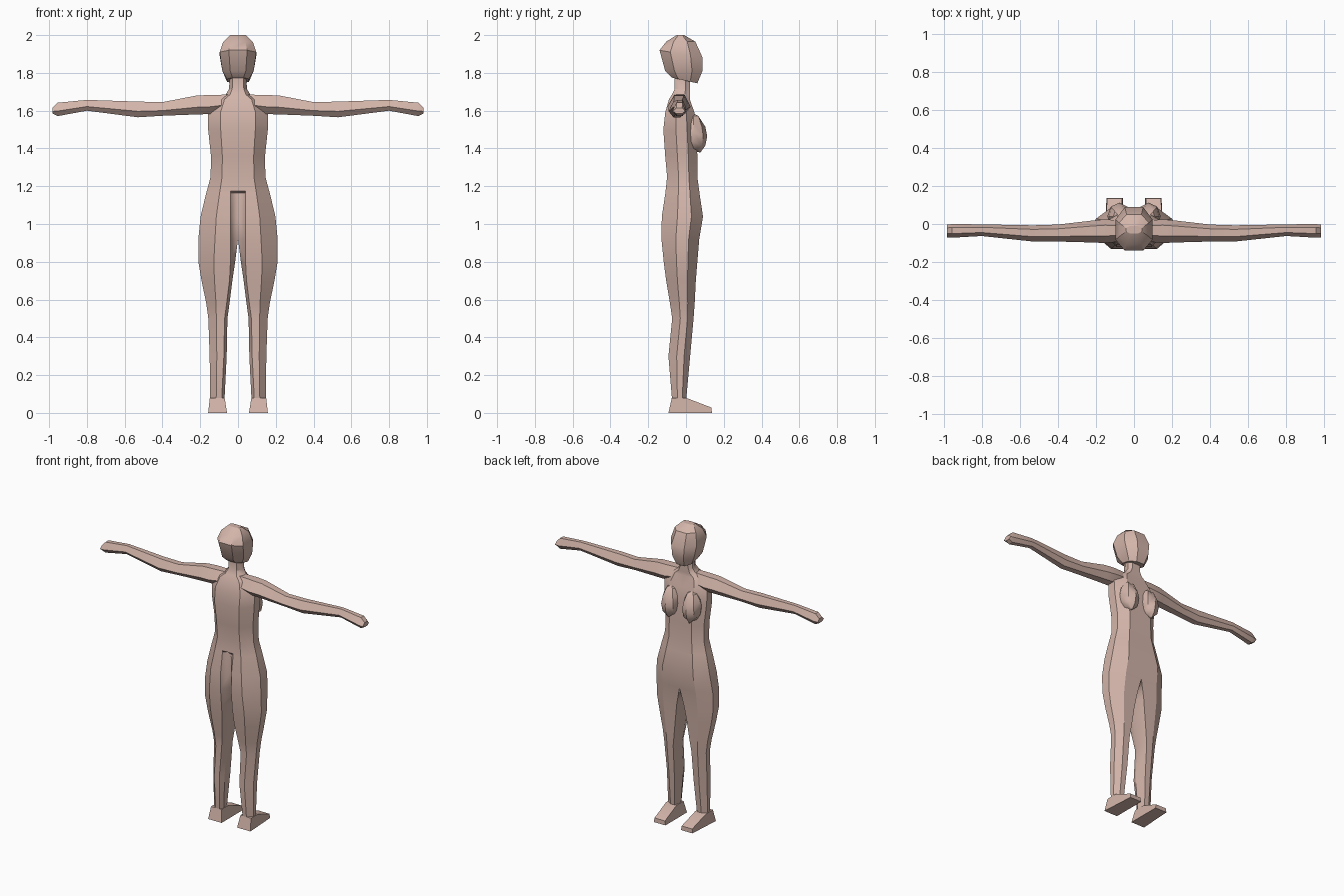
import bpy, bmesh, math

if "Cube" in bpy.data.objects:
    bpy.data.objects.remove(bpy.data.objects["Cube"])

skin = bpy.data.materials.new("skin")
skin.diffuse_color = (0.65, 0.46, 0.40, 1)
skin.use_nodes = True
skin.node_tree.nodes["Principled BSDF"].inputs["Base Color"].default_value = skin.diffuse_color


def finish(name, bm, mirror=False, angle=30):
    """Turn a bmesh into a named, smooth-by-angle object."""
    bmesh.ops.remove_doubles(bm, verts=bm.verts[:], dist=0.0005)
    bmesh.ops.recalc_face_normals(bm, faces=bm.faces[:])
    me = bpy.data.meshes.new(name)
    bm.to_mesh(me)
    bm.free()
    me.materials.append(skin)
    me.shade_smooth()
    me.set_sharp_from_angle(angle=math.radians(angle))
    ob = bpy.data.objects.new(name, me)
    bpy.context.collection.objects.link(ob)
    if mirror:
        mod = ob.modifiers.new("mirror", "MIRROR")
        mod.use_axis[0] = True
        mod.merge_threshold = 0.001
    return ob


def loft(rings, closed=lambda i: True, caps=(True, True)):
    """Skin a list of rings with the same point count."""
    bm = bmesh.new()
    vs = [[bm.verts.new(p) for p in r] for r in rings]
    n = len(vs[0])
    for i in range(len(vs) - 1):
        for k in range(n if closed(i) else n - 1):
            j = (k + 1) % n
            bm.faces.new((vs[i][k], vs[i][j], vs[i + 1][j], vs[i + 1][k]))
    if caps[0]:
        bm.faces.new(vs[0])
    if caps[1]:
        bm.faces.new(vs[-1])
    return bm


# Body: half rings from neck to ankle (z, half width, back y, front y, inner x, crease depth)
CROTCH = 0.92
rows = [
    (1.78, 0.045, -0.06, 0.02, 0, 0), (1.715, 0.047, -0.06, 0.02, 0, 0),
    (1.685, 0.065, -0.075, 0.02, 0, 0), (1.66, 0.11, -0.09, 0.02, 0, 0),
    (1.59, 0.16, -0.11, 0.045, 0, 0), (1.50, 0.158, -0.12, 0.055, 0, 0),
    (1.36, 0.143, -0.11, 0.06, 0, 0), (1.25, 0.145, -0.10, 0.06, 0, 0),
    (1.175, 0.165, -0.108, 0.07, 0, 0), (1.165, 0.168, -0.109, 0.071, 0, 0.03),
    (1.04, 0.198, -0.128, 0.09, 0, 0.055), (CROTCH, 0.21, -0.13, 0.07, 0, 0.08),
    (0.80, 0.21, -0.118, 0.06, 0.015, 0.08), (0.70, 0.193, -0.105, 0.052, 0.03, 0.06),
    (0.58, 0.168, -0.085, 0.046, 0.045, 0.04), (0.50, 0.157, -0.073, 0.04, 0.056, 0.035),
    (0.30, 0.15, -0.093, 0.022, 0.06, 0.035), (0.06, 0.147, -0.073, 0.0, 0.072, 0.025),
]
rings = []
for z, w, yb, yf, xi, dep in rows:
    d, leg = yf - yb, z < CROTCH
    xb = max(min(0.04, w * 0.4), xi + 0.015)
    corner = xi + (0.58 if z < 1.6 else 0.65) * (w - xi)
    front_in = xi + (0.012 if leg else 0)
    rings.append([(xi, yb + dep, z), (xb, yb, z), (corner, yb, z), (w, yb + 0.38 * d, z),
                  (w, yb + 0.72 * d, z), (corner, yf, z), (front_in, yf, z)])
crotch_row = [r[0] for r in rows].index(CROTCH)
finish("body", loft(rings, lambda i: i >= crotch_row, (False, True)), True)

# Arms (x, top z, bottom z, back y, front y)
stations = [
    (0.05, 1.685, 1.60, -0.09, 0.015), (0.15, 1.683, 1.582, -0.10, 0.025),
    (0.22, 1.68, 1.58, -0.097, 0.018), (0.40, 1.645, 1.573, -0.092, -0.003),
    (0.53, 1.648, 1.565, -0.092, -0.007), (0.80, 1.657, 1.60, -0.063, -0.002),
    (0.955, 1.642, 1.571, -0.072, 0.0), (0.982, 1.615, 1.585, -0.07, -0.004),
]
rings = []
for x, zt, zb, yb, yf in stations:
    d, zm = yf - yb, zb + 0.38 * (zt - zb)
    rings.append([(x, yb + 0.3 * d, zt), (x, yf - 0.25 * d, zt), (x, yf, zm),
                  (x, yf - 0.25 * d, zb), (x, yb + 0.3 * d, zb), (x, yb, zm)])
finish("arms", loft(rings), True)

# Head: octagonal rings (z, half width, back y, front y, forward tilt)
rings = []
for z, w, yb, yf, tilt in [
    (1.76, 0.058, -0.075, 0.06, 0.015), (1.81, 0.083, -0.11, 0.087, 0.0),
    (1.90, 0.097, -0.14, 0.088, 0.02), (1.965, 0.078, -0.105, 0.05, 0.0),
    (2.0, 0.042, -0.05, -0.01, 0.0),
]:
    d = yf - yb
    outline = [(0.5, 0), (1, 0.25), (1, 0.72), (0.5, 1), (-0.5, 1), (-1, 0.72), (-1, 0.25), (-0.5, 0)]
    rings.append([(w * u, yb + d * v, z - tilt * (2 * v - 1)) for u, v in outline])
finish("head", loft(rings))

# Chest mounds
bm = bmesh.new()
bmesh.ops.create_uvsphere(bm, u_segments=8, v_segments=6, radius=1)
for v in bm.verts:
    droop = -0.02 if v.co.y > 0.4 else 0
    v.co = (0.078 + 0.062 * v.co.x, 0.04 + 0.072 * v.co.y, 1.485 + 0.1 * v.co.z + droop)
finish("chest", bm, True, 40)

# Feet: wedge side profile swept across the width, narrower at the ankle
profile = [(-0.093, 0), (0.137, 0), (0.135, 0.028), (0.0, 0.08), (-0.075, 0.08)]
sides = []
for outer in (False, True):
    sides.append([((0.158 - 0.11 * z if outer else 0.058 + 0.16 * z)
                   - (0.014 if outer and y > 0.1 else 0), y, z) for y, z in profile])
finish("feet", loft(sides), True)
